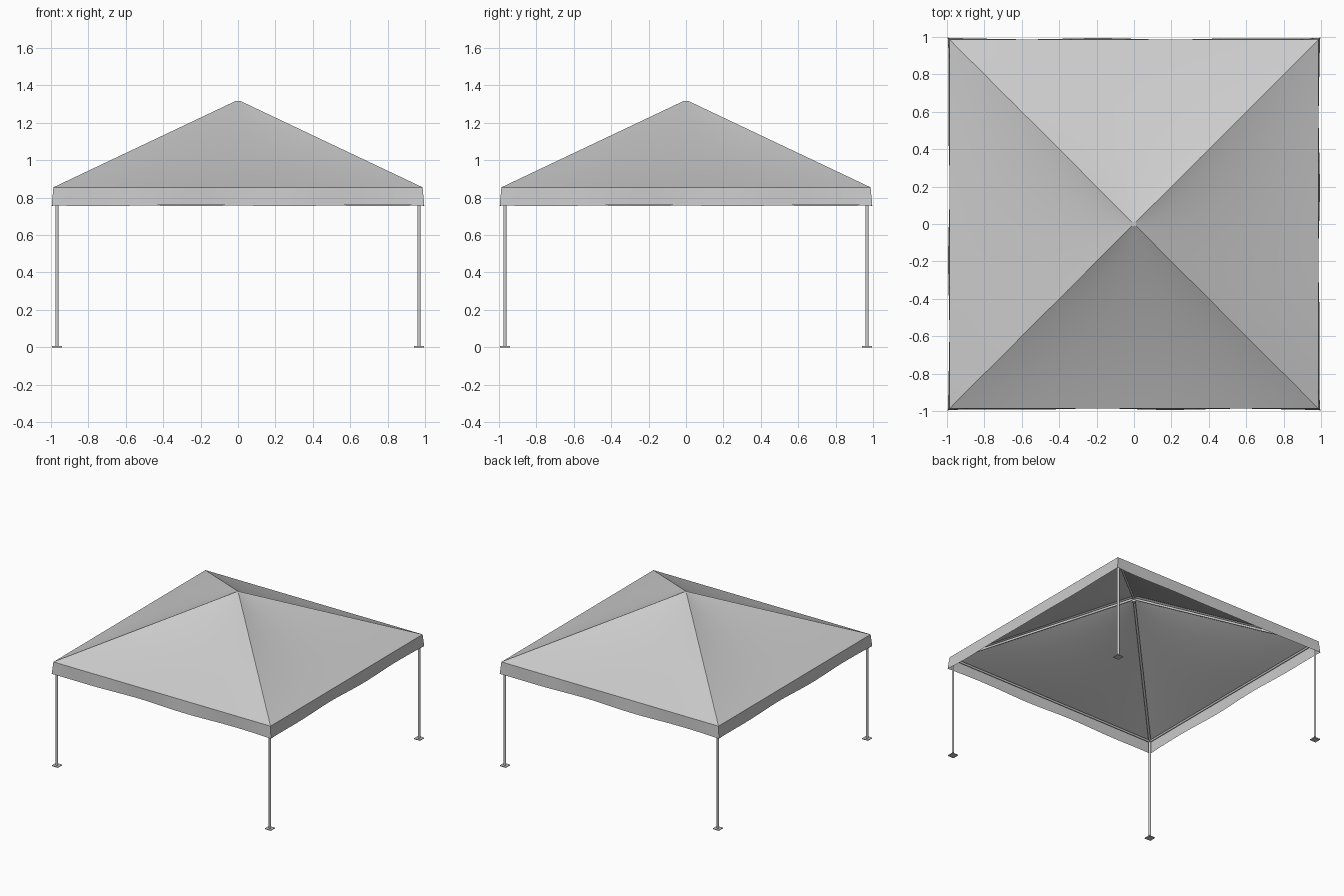
import bpy, bmesh, math
from mathutils import Vector, Matrix

if "Cube" in bpy.data.objects:
    bpy.data.objects.remove(bpy.data.objects["Cube"])

E, EAVE, PEAK = 0.987, 0.855, 1.317   # eave half width, eave height, peak height
P = 0.968                             # post offset
SAG = 0.022                           # fabric sag in each roof panel
TIP = 0.012                           # half width of the flat peak


def finish(name, bm, smooth=True):
    bmesh.ops.remove_doubles(bm, verts=bm.verts, dist=1e-5)
    me = bpy.data.meshes.new(name)
    bm.to_mesh(me)
    bm.free()
    ob = bpy.data.objects.new(name, me)
    bpy.context.collection.objects.link(ob)
    if smooth:
        bpy.ops.object.select_all(action='DESELECT')
        ob.select_set(True)
        bpy.context.view_layer.objects.active = ob
        bpy.ops.object.shade_smooth_by_angle(angle=math.radians(20))
    return ob


def four_sided_sheet(bm, func, cols, rows):
    # sheet on the front side, repeated around z
    for k in range(4):
        rot = Matrix.Rotation(k * math.pi / 2, 3, 'Z')
        g = [[bm.verts.new(rot @ Vector(func(-1 + 2 * i / cols, j / rows)))
              for i in range(cols + 1)] for j in range(rows + 1)]
        for j in range(rows):
            for i in range(cols):
                bm.faces.new((g[j][i], g[j][i + 1], g[j + 1][i + 1], g[j + 1][i]))


def tube(name, a, b, r, sides=12):
    a, b = Vector(a), Vector(b)
    d = b - a
    m = Matrix.Translation((a + b) / 2) @ d.to_track_quat('Z', 'Y').to_matrix().to_4x4()
    bm = bmesh.new()
    bmesh.ops.create_cone(bm, cap_ends=True, segments=sides, radius1=r, radius2=r,
                          depth=d.length, matrix=m)
    return finish(name, bm)


# roof panels, straight at hips and eaves, sagging in the middle
def roof(s, t):
    h = E + (TIP - E) * t
    sag = SAG * 4 * t * (1 - t) * (1 - s * s)
    return (h * s, -h, EAVE + (PEAK - EAVE) * t - sag)


bm = bmesh.new()
four_sided_sheet(bm, roof, 24, 20)
bm.faces.new([bm.verts.new((x * TIP, y * TIP, PEAK))
              for x, y in ((-1, -1), (1, -1), (1, 1), (-1, 1))])
finish("canopy_roof", bm)


# hanging valance, flared at the corners with a gentle ripple
def valance(s, t):
    d = 1 - t
    flare = 0.003 + 0.006 * abs(s) ** 10
    ripple = 0.004 * math.sin(s * 2.5 * math.pi) * (1 - s * s)
    h = E + (flare + ripple) * d
    drop = 0.097 + 0.003 * math.sin(s * 2 * math.pi)
    corner = E + 0.009 * d
    return (corner * s, -h, EAVE - drop * d)


bm = bmesh.new()
four_sided_sheet(bm, valance, 32, 3)
finish("valance", bm)

# frame: posts, feet, hip rafters, eave rails
corners = [(-P, -P), (P, -P), (P, P), (-P, P)]
for k, (x, y) in enumerate(corners):
    tube(f"post_{k + 1}", (x, y, 0.004), (x, y, 0.848), 0.009)
    bm = bmesh.new()
    bmesh.ops.create_cube(bm, size=1, matrix=Matrix.Translation((x, y, 0.003))
                          @ Matrix.Diagonal((0.055, 0.055, 0.006, 1)))
    finish(f"foot_plate_{k + 1}", bm, False)
    tube(f"hip_rafter_{k + 1}", (x, y, 0.842), (0, 0, 1.295), 0.009)
    nx, ny = corners[(k + 1) % 4]
    tube(f"eave_rail_{k + 1}", (x, y, 0.842), (nx, ny, 0.842), 0.009)

# hub joining the rafters under the peak
tube("peak_hub", (0, 0, 1.265), (0, 0, 1.305), 0.016, 16)
